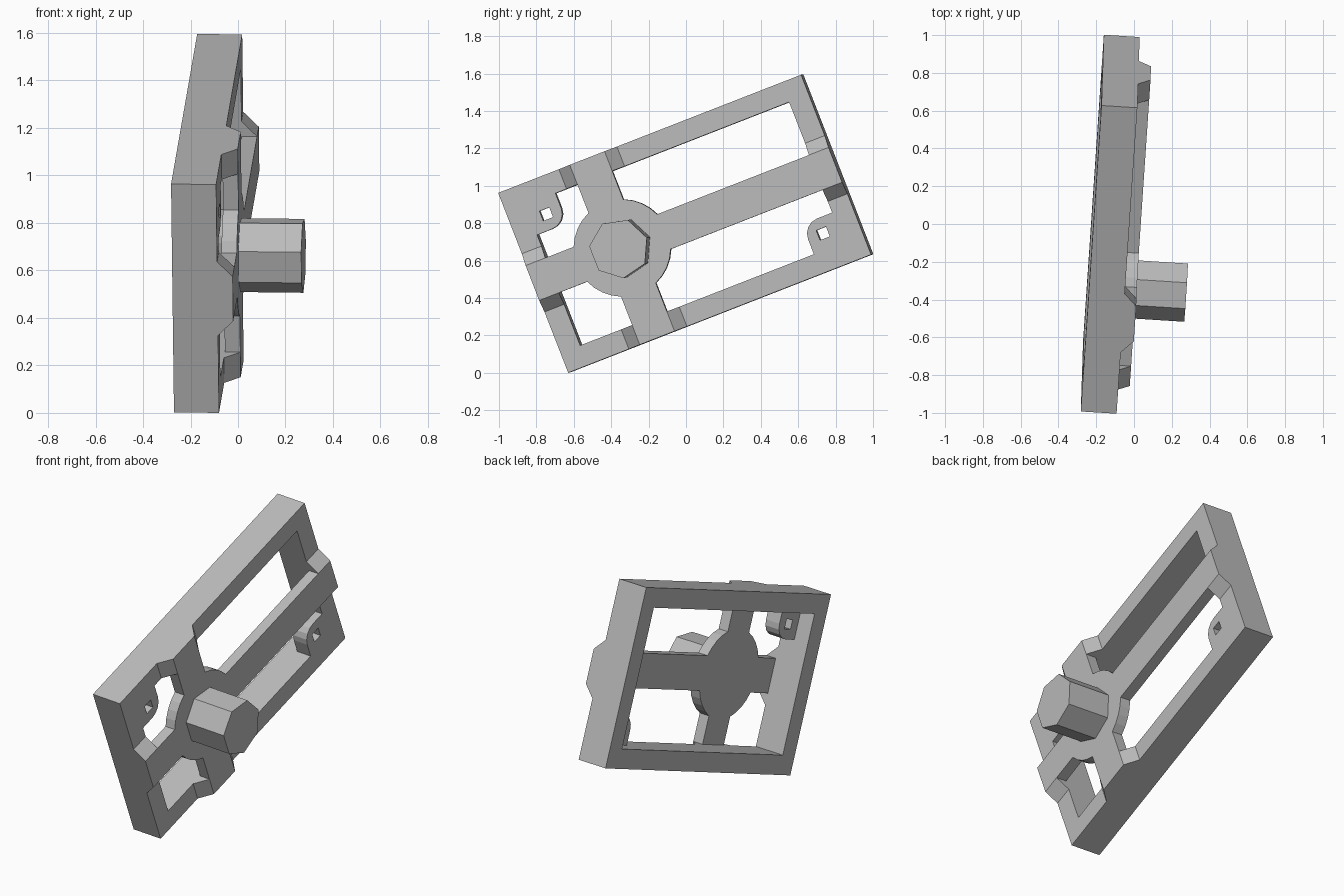
import bpy, bmesh
from math import sin, cos, pi, asin, tau
from mathutils import Vector, Matrix

cube = bpy.data.objects.get("Cube")
if cube:
    bpy.data.objects.remove(cube)

grey = bpy.data.materials.new("plain_grey")
grey.use_nodes = True
GREY = (0.5, 0.5, 0.5, 1)
grey.diffuse_color = GREY
grey.node_tree.nodes["Principled BSDF"].inputs["Base Color"].default_value = GREY

# Tilted local frame: long side, short side, outward normal
long_axis = Vector((0.11, 1.62, 0.632)).normalized()
normal = long_axis.cross(Vector((-0.012, -0.37, 0.963))).normalized()
short_axis = normal.cross(long_axis)
PLACE = Matrix.Translation((-0.08, -0.63, 0)) @ Matrix(
    (long_axis, short_axis, normal)).transposed().to_4x4()

L, W = 1.742, 1.032      # outer size of the frame
WALL, DEPTH = 0.113, 0.19
RISE, RAMP = 0.065, 0.067
HALF = 0.1               # half width of the cross bars
HUB = 0.26
C = W / 2                # hub centre along both axes


def finish(name, bm):
    bmesh.ops.recalc_face_normals(bm, faces=bm.faces)
    mesh = bpy.data.meshes.new(name)
    bm.to_mesh(mesh)
    bm.free()
    mesh.materials.append(grey)
    obj = bpy.data.objects.new(name, mesh)
    bpy.context.collection.objects.link(obj)
    obj.matrix_world = PLACE


def prism(name, points, sweep):
    """Solid made by sweeping a flat outline along a vector."""
    bm = bmesh.new()
    base = bm.faces.new([bm.verts.new(p) for p in points])
    moved = bmesh.ops.extrude_face_region(bm, geom=[base], use_keep_orig=True)["geom"]
    bmesh.ops.translate(bm, vec=sweep, verts=[v for v in moved if isinstance(v, bmesh.types.BMVert)])
    finish(name, bm)


def ring(name, outer, inner, low, high):
    """Plate with a hole; both outlines have the same number of points."""
    bm = bmesh.new()
    loops = [[bm.verts.new((x, y, z)) for x, y in outline]
             for outline, z in ((outer, low), (outer, high), (inner, high), (inner, low))]
    n = len(outer)
    for a, b in zip(loops, loops[1:] + loops[:1]):
        for i in range(n):
            j = (i + 1) % n
            bm.faces.new((a[i], a[j], b[j], b[i]))
    finish(name, bm)


def rectangle(inset):
    return [(inset, inset), (L - inset, inset), (L - inset, W - inset), (inset, W - inset)]


# Deep rectangular frame
ring("frame", rectangle(0), rectangle(WALL), -DEPTH, 0)

# Raised cross with a round hub, as one outline
start = asin(HALF / HUB)
outline = []
for k, reach in enumerate((L - C, C, C, C)):
    turn = Matrix.Rotation(k * pi / 2, 3, "Z")
    arm = [(reach, -HALF), (reach, HALF)]
    for i in range(5):
        a = start + (pi / 2 - 2 * start) * i / 4
        arm.append((HUB * cos(a), HUB * sin(a)))
    outline += [turn @ Vector((x, y, 0)) + Vector((C, C, 0)) for x, y in arm]
prism("cross_and_hub", outline, (0, 0, RISE))

# Sloped shoulders beside each bar end, over the frame walls
for side in (-1, 1):
    edge, toe = C + side * HALF, C + side * (HALF + RAMP)
    for x in (0, L - WALL):
        prism("end_shoulder", [(x, edge, 0), (x, toe, 0), (x, edge, RISE)], (WALL, 0, 0))
    for y in (0, W - WALL):
        prism("side_shoulder", [(edge, y, 0), (toe, y, 0), (edge, y, RISE)], (0, WALL, 0))

# Seven-sided peg on the hub
prism("peg", [(C + 0.16 * cos(tau * i / 7), C + 0.16 * sin(tau * i / 7), RISE)
              for i in range(7)], (0, 0, 0.265))

# Corner tabs with a square hole, rounded toward the middle
TAB = 0.086
for name, sx, sy in (("near_tab", 1, -1), ("far_tab", -1, 1)):
    cx = WALL + TAB if sx > 0 else L - WALL - TAB
    cy = WALL + TAB if sy > 0 else W - WALL - TAB
    outer, inner = [], []
    for i in range(16):
        dx, dy = cos(tau * i / 16), sin(tau * i / 16)
        square = 1 / max(abs(dx), abs(dy))
        rounded = dx * sx > 0 and dy * sy > 0
        r = TAB * (1 if rounded else square)
        outer.append((cx + r * dx, cy + r * dy))
        inner.append((cx + 0.028 * square * dx, cy + 0.028 * square * dy))
    ring(name, outer, inner, -0.095, 0)
